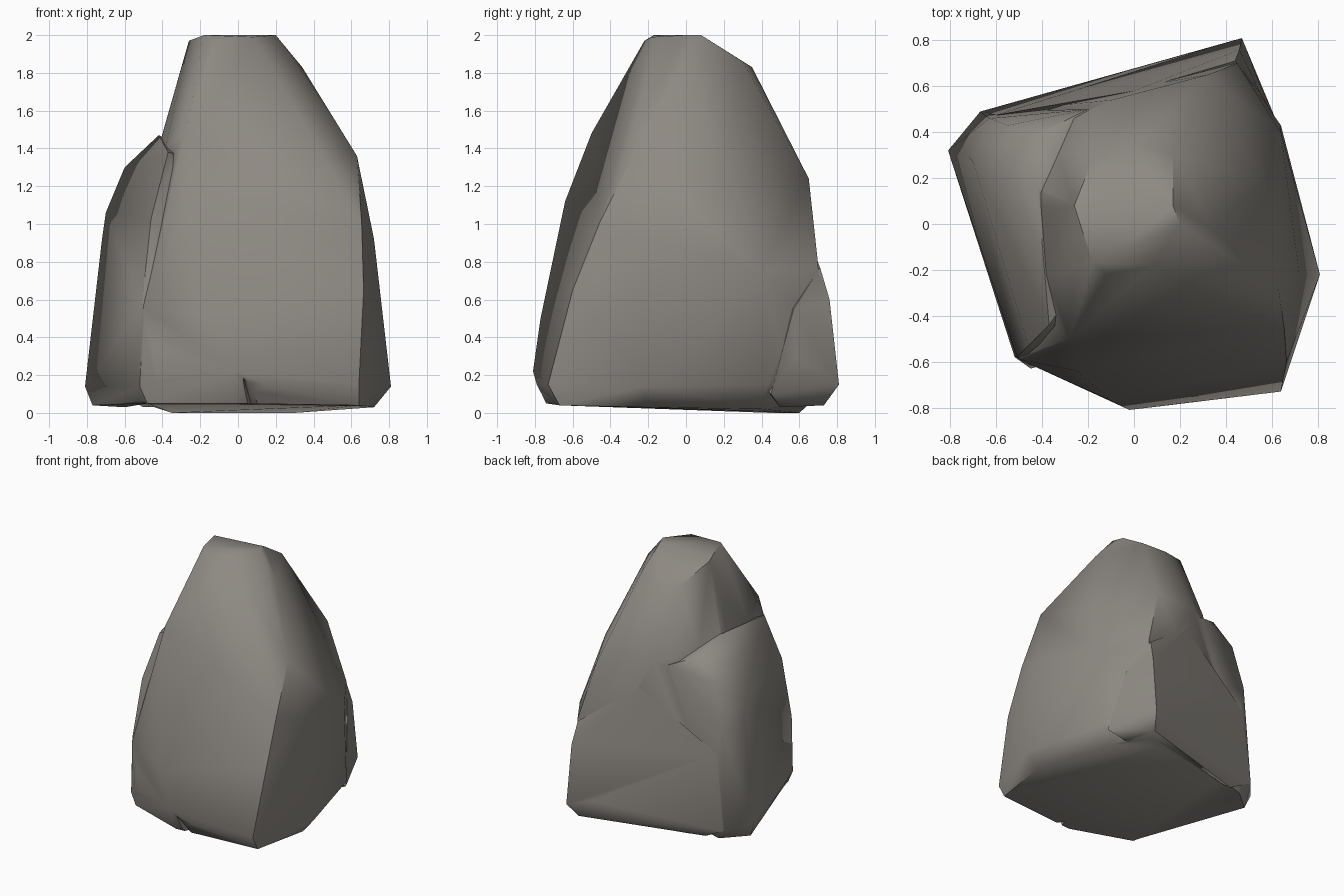
import bpy, bmesh, math

if "Cube" in bpy.data.objects:
    bpy.data.objects.remove(bpy.data.objects["Cube"])

stone = bpy.data.materials.new("warm grey stone")
stone.diffuse_color = (0.27, 0.25, 0.225, 1)
stone.use_nodes = True
stone.node_tree.nodes["Principled BSDF"].inputs["Base Color"].default_value = stone.diffuse_color


def hull(name, points):
    """Make a faceted chunk of rock as the convex hull of a few corners."""
    bm = bmesh.new()
    for p in points:
        bm.verts.new(p)
    res = bmesh.ops.convex_hull(bm, input=bm.verts[:])
    junk = {g for g in res["geom_interior"] + res["geom_unused"]
            if isinstance(g, bmesh.types.BMVert)}
    bmesh.ops.delete(bm, geom=list(junk), context='VERTS')
    bmesh.ops.recalc_face_normals(bm, faces=bm.faces[:])
    mesh = bpy.data.meshes.new(name)
    bm.to_mesh(mesh)
    bm.free()
    mesh.materials.append(stone)
    ob = bpy.data.objects.new(name, mesh)
    bpy.context.collection.objects.link(ob)
    return ob


def combine(target, other, operation):
    """Boolean one chunk into another and drop the helper."""
    mod = target.modifiers.new("join", 'BOOLEAN')
    mod.object, mod.operation, mod.solver = other, operation, 'EXACT'
    bpy.context.view_layer.objects.active = target
    bpy.ops.object.modifier_apply(modifier=mod.name)
    bpy.data.objects.remove(other)


# main mass: broad base rising to the narrow flat peak
rock = hull("rock", [
    # peak
    (-.26, .08, 1.97), (-.18, -.17, 2), (-.12, -.22, 1.97), (.08, -.18, 1.99),
    (.2, 0, 2), (.17, .08, 2), (-.17, .31, 1.84), (0, .35, 1.83), (.17, .3, 1.86),
    # upper edges
    (-.35, .05, 1.65), (-.39, .12, 1.45), (-.38, -.22, 1.42), (-.28, -.5, 1.48),
    (.63, -.28, 1.36), (.34, -.02, 1.83), (.56, .2, 1.22), (.32, .65, 1.24),
    (-.1, .54, 1.32), (-.25, .46, 1.36),
    # waist
    (-.25, -.64, 1.12), (-.1, -.77, .5), (.72, -.22, .92), (.64, .4, .75), (.45, .7, .78),
    (.655, -.46, 1.0), (.665, -.6, .65), (-.5, -.59, .56),
    # foot
    (-.02, -.81, .22), (.15, -.79, .15), (.64, -.73, .15), (.81, -.22, .14), (.64, .43, .15),
    (.4, .71, .1), (-.65, .485, .12), (-.78, .3, .14), (-.52, -.58, .14),
    # underside
    (-.48, -.58, .05), (-.02, -.74, .05), (.64, -.67, .04), (.72, -.22, .03),
    (.55, .4, .02), (.3, .6, 0), (-.35, .45, 0),
])

# lower shoulder on the left, below the neck
combine(rock, hull("left_shoulder", [
    (-.81, .32, .14), (-.77, .3, .04), (-.67, .49, .12), (-.6, .45, .03), (-.52, -.58, .14),
    (-.48, -.56, .05), (-.45, -.63, .2), (-.72, .29, .92), (-.7, .27, 1.06), (-.6, .25, 1.3),
    (-.63, .46, .9), (-.55, .43, 1.22), (-.42, .15, 1.47), (-.4, .4, 1.38), (-.2, .5, 1.3),
    (-.51, -.58, .57), (-.46, -.53, 1.03), (-.37, -.44, 1.38), (0, .1, 1.3), (0, .5, .2), (0, -.5, .2),
]), 'UNION')

# bulge at the foot of the back right corner
combine(rock, hull("corner_bulge", [
    (.47, .81, .15), (.42, .73, .04), (.46, .76, .6), (.44, .71, .77), (.56, .58, .3),
    (.55, .57, .55), (.62, .45, .1), (.5, .5, .03), (.3, .76, .2), (-.67, .49, .12),
    (-.5, .47, .03), (-.6, .475, .7), (0, .58, 1.1), (.2, .2, .3),
]), 'UNION')

# small chip broken out of the front foot
combine(rock, hull("chip_cutter", [
    (.03, -.78, .18), (.01, -.9, -.05), (.03, -.9, .2), (.3, -.9, -.05), (.1, -.6, -.05),
]), 'DIFFERENCE')

# soften broad planes, keep sharp breaks
bpy.ops.object.select_all(action='DESELECT')
rock.select_set(True)
bpy.context.view_layer.objects.active = rock
bpy.ops.object.shade_smooth_by_angle(angle=math.radians(48))
